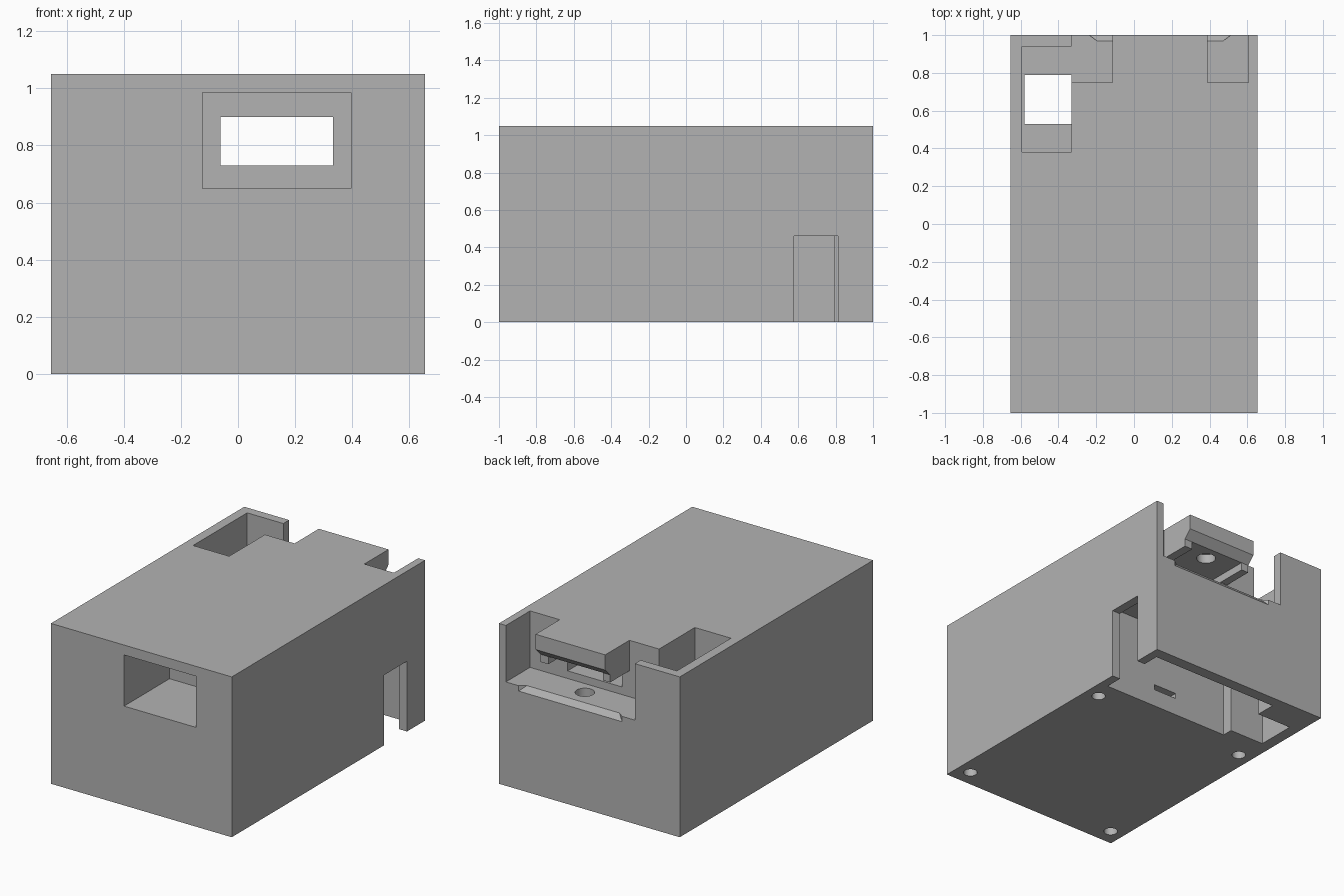
import bpy
import bmesh
from mathutils import Vector

cube = bpy.data.objects.get("Cube")
if cube:
    bpy.data.objects.remove(cube, do_unlink=True)

grey = bpy.data.materials.new("plain grey")
grey.use_nodes = True
COLOUR = (0.45, 0.45, 0.45, 1)
grey.diffuse_color = COLOUR
grey.node_tree.nodes["Principled BSDF"].inputs["Base Color"].default_value = COLOUR


def finish(name, bm):
    bmesh.ops.recalc_face_normals(bm, faces=bm.faces)
    mesh = bpy.data.meshes.new(name)
    bm.to_mesh(mesh)
    bm.free()
    mesh.materials.append(grey)
    obj = bpy.data.objects.new(name, mesh)
    bpy.context.collection.objects.link(obj)
    return obj


def hull(name, points):
    bm = bmesh.new()
    for p in points:
        bm.verts.new(p)
    bmesh.ops.convex_hull(bm, input=bm.verts)
    bmesh.ops.dissolve_limit(bm, angle_limit=0.01, verts=bm.verts, edges=bm.edges)
    return finish(name, bm)


def box(name, x, y, z):
    return hull(name, [(a, b, c) for a in x for b in y for c in z])


def drill(name, x, y, z, radius):
    bm = bmesh.new()
    bmesh.ops.create_cone(bm, cap_ends=True, segments=32, radius1=radius,
                          radius2=radius, depth=z[1] - z[0])
    bmesh.ops.translate(bm, verts=bm.verts, vec=Vector((x, y, sum(z) / 2)))
    return finish(name, bm)


body = box("housing", (-0.655, 0.655), (-1, 1), (0, 1.05))
MID = 0.138            # centre line of the cavity, tongue and window
OUT = 1.1              # beyond the outer faces

cutters = [
    # front window and the narrower tunnel behind it
    box("front_window", (-0.125, 0.395), (-OUT, -0.53), (0.65, 0.985)),
    box("tunnel", (-0.062, 0.332), (-0.6, 0.8), (0.73, 0.90)),
    # rear opening beneath and beside the tongue
    box("rear_opening", (-0.33, 0.605), (0.75, OUT), (0.68, 0.85)),
    box("right_slot", (-0.33, -0.115), (0.75, OUT), (0.8, 1.2)),
    box("left_slot", (0.39, 0.605), (0.75, OUT), (0.8, 1.2)),
    # recess between the ribs and chamfer under the tongue
    box("rib_gap", (-0.062, 0.332), (0.75, OUT), (0.8, 0.90)),
    box("rib_ends", (-0.2, 0.5), (0.96, OUT), (0.8, 0.90)),
    hull("tongue_chamfer", [(x, y, z) for x in (-0.2, 0.5)
                            for y, z in ((0.95, 0.90), (1.05, 1.0), (1.05, 0.8), (0.95, 0.8))]),
    # flared lead-in on the sill of the opening
    hull("sill_chamfer", [(MID + s * w, y, z) for s in (-1, 1)
                          for w, y, z in ((0.335, 0.97, 0.68), (0.375, 1.0, 0.68),
                                          (0.375, 1.0, 0.645), (0.375, 1.02, 0.645),
                                          (0.375, 1.02, 0.68))]),
    # top pocket and the shaft down to the base
    box("top_pocket", (-0.592, -0.33), (0.38, 0.94), (0.68, 1.2)),
    box("shaft", (-0.58, -0.33), (0.53, 0.79), (-0.1, 0.8)),
    # base cavity with side doorway and a slit in its wall
    box("base_cavity", (-0.33, 0.597), (0.46, 0.925), (-0.1, 0.565)),
    box("side_doorway", (0.5, 0.8), (0.577, 0.813), (-0.1, 0.46)),
    box("wall_slit", (MID - 0.085, MID + 0.085), (0.41, 0.5), (0.115, 0.15)),
    # facing round sockets
    drill("sill_socket", MID, 0.85, (0.62, 0.75), 0.058),
    drill("tongue_socket", MID, 0.85, (0.85, 0.96), 0.058),
]
# screw holes in the base
for x in (-0.56, 0.56):
    for y in (-0.89, 0.33):
        cutters.append(drill("screw_hole", x, y, (-0.1, 0.25), 0.042))

bpy.context.view_layer.objects.active = body
for cutter in cutters:
    cutter.hide_render = True
    cut = body.modifiers.new(cutter.name, "BOOLEAN")
    cut.operation = "DIFFERENCE"
    cut.solver = "EXACT"
    cut.object = cutter
    bpy.ops.object.modifier_apply(modifier=cut.name)
    bpy.data.objects.remove(cutter, do_unlink=True)

body.select_set(True)
bpy.ops.object.shade_smooth_by_angle()
